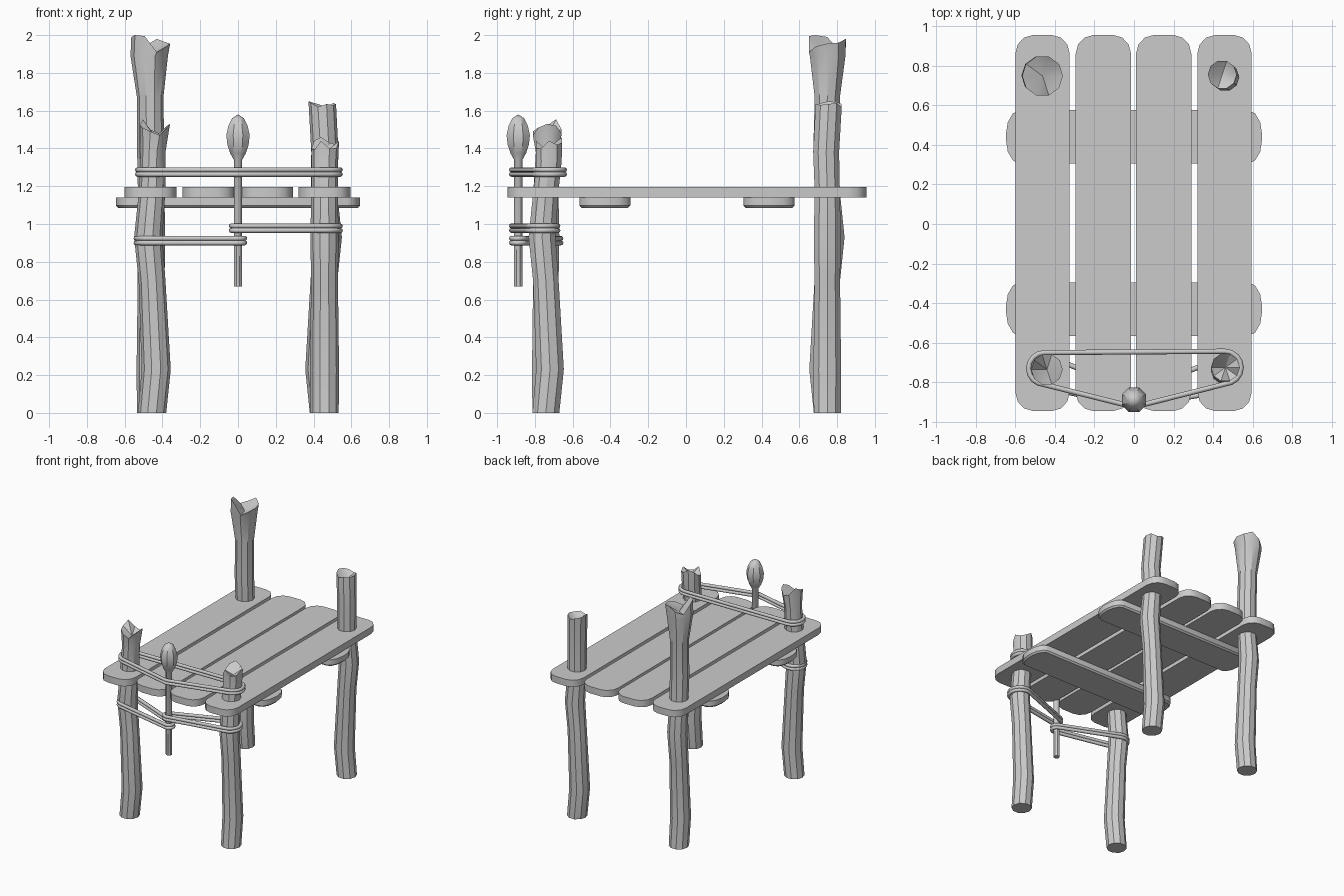
import bpy, bmesh
from math import sin, cos, pi, radians
from mathutils import Vector, geometry

if "Cube" in bpy.data.objects:
    bpy.data.objects.remove(bpy.data.objects["Cube"])


def finish(name, bm, angle=None):
    bmesh.ops.recalc_face_normals(bm, faces=bm.faces)
    me = bpy.data.meshes.new(name)
    bm.to_mesh(me)
    bm.free()
    ob = bpy.data.objects.new(name, me)
    bpy.context.collection.objects.link(ob)
    if angle:
        bpy.ops.object.select_all(action='DESELECT')
        ob.select_set(True)
        bpy.context.view_layer.objects.active = ob
        bpy.ops.object.shade_smooth_by_angle(angle=radians(angle))
    return ob


def bridge(bm, rings):
    n = len(rings[0])
    for a, b in zip(rings, rings[1:]):
        for i in range(n):
            j = (i + 1) % n
            bm.faces.new((a[i], a[j], b[j], b[i]))


def fan(bm, ring, co):
    c = bm.verts.new(co)
    for i in range(len(ring)):
        bm.faces.new((ring[i], ring[(i + 1) % len(ring)], c))


def board(name, cx, cy, w, d, z0, z1, rx, ry, bevel=0.0):
    """Flat board with rounded corners, optionally softened underneath."""
    def outline(z, inset):
        pts = []
        for q, (sx, sy) in enumerate(((1, 1), (-1, 1), (-1, -1), (1, -1))):
            for k in range(4):
                a = (q + k / 3) * pi / 2
                pts.append(bm.verts.new((cx + sx * (w / 2 - rx) + (rx - inset) * cos(a),
                                         cy + sy * (d / 2 - ry) + (ry - inset) * sin(a), z)))
        return pts
    bm = bmesh.new()
    rings = [outline(z0, bevel)]
    if bevel:
        rings.append(outline(z0 + bevel, 0))
    rings.append(outline(z1, 0))
    bridge(bm, rings)
    bm.faces.new(rings[0])
    bm.faces.new(rings[-1])
    return finish(name, bm, 40)


def leg(name, base, bend, upper, jag, dip):
    """Crooked log: shared lower bends, own upper rings, splintered top."""
    n = 10
    bm = bmesh.new()
    path = [(base[0] + bend[0] * o, base[1] + bend[1] * o, z, r) for z, o, r in
            ((0, 0, .075), (.23, .022, .077), (.7, 0, .071), (.93, -.02, .075), (1.17, 0, .07))]
    path += upper
    rings = []
    for x, y, z, r in path:
        rings.append([bm.verts.new((x + r * cos(2 * pi * k / n), y + r * sin(2 * pi * k / n), z))
                      for k in range(n)])
    for v, h in zip(rings[-1], jag):
        v.co.z = h
    bridge(bm, rings)
    bm.faces.new(rings[0])
    x, y = path[-1][:2]
    fan(bm, rings[-1], (x, y, dip))
    return finish(name, bm, 35)


def rope(name, circles, z):
    """Two strands pulled tight around the given (x, y, radius) posts."""
    pts = [Vector((x + r * cos(k * pi / 8), y + r * sin(k * pi / 8)))
           for x, y, r in circles for k in range(16)]
    loop = [pts[i] for i in geometry.convex_hull_2d(pts)]
    n = len(loop)
    bm = bmesh.new()
    for dz in (-.012, .012):
        rings = []
        for i, p in enumerate(loop):
            t = ((loop[(i + 1) % n] - p).normalized() + (p - loop[i - 1]).normalized()).normalized()
            side = Vector((t.y, -t.x))
            rings.append([bm.verts.new((p.x + side.x * .013 * cos(a), p.y + side.y * .013 * cos(a),
                                        z + dz + .013 * sin(a)))
                          for a in (k * pi / 4 for k in range(8))])
        bridge(bm, rings + rings[:1])
    return finish(name, bm, 60)


# table top planks
for i, (x0, x1) in enumerate(((-.6, -.325), (-.295, -.015), (.01, .29), (.32, .595))):
    board(f"plank_{i + 1}", (x0 + x1) / 2, .005, x1 - x0, 1.9, 1.14, 1.195, .09, .095)

# cross battens under the planks
for nm, y in (("front", -.43), ("back", .44)):
    board(nm + "_batten", 0, y, 1.294, .27, 1.085, 1.14, .07, .12, .012)

# four crooked legs with broken tops
leg("front_left_leg", (-.455, -.742), (1, 0),
    [(-.45, -.732, 1.38, .066), (-.44, -.735, 1.5, .08)],
    (1.53, 1.52, 1.48, 1.50, 1.555, 1.52, 1.51, 1.49, 1.47, 1.51), 1.46)
leg("front_right_leg", (.458, -.742), (0, 1),
    [(.46, -.725, 1.33, .07), (.462, -.725, 1.4, .073)],
    (1.44, 1.42, 1.43, 1.46, 1.44, 1.40, 1.39, 1.44, 1.40, 1.40), 1.38)
leg("back_right_leg", (.455, .748), (-1, 0),
    [(.46, .742, 1.38, .072), (.446, .755, 1.6, .073)],
    (1.635, 1.64, 1.62, 1.635, 1.645, 1.65, 1.64, 1.62, 1.635, 1.63), 1.58)
leg("back_left_leg", (-.46, .748), (0, -1),
    [(-.462, .742, 1.38, .072), (-.465, .748, 1.67, .07), (-.47, .75, 1.89, .099),
     (-.462, .748, 1.95, .103)],
    (1.955, 1.96, 1.98, 1.94, 1.92, 1.99, 2.0, 1.995, 1.91, 1.94), 1.90)

# spoon-shaped stick held at the front
bm = bmesh.new()
rings = [[bm.verts.new((r * cos(k * pi / 4 + pi / 8), -.888 + r * sin(k * pi / 4 + pi / 8), z))
          for k in range(8)]
         for z, r in ((.67, .024), (1.34, .024), (1.375, .045), (1.42, .061), (1.47, .067),
                      (1.52, .055), (1.56, .034))]
bridge(bm, rings)
bm.faces.new(rings[0])
fan(bm, rings[-1], (0, -.888, 1.58))
finish("spoon_stick", bm, 40)

# rope bindings
stick = (0, -.888, .036)
rope("upper_rope", [(-.453, -.73, .08), (.46, -.725, .082), stick], 1.275)
rope("lower_right_rope", [(.46, -.76, .082), stick], .978)
rope("lower_left_rope", [(-.46, -.742, .08), stick], .912)
